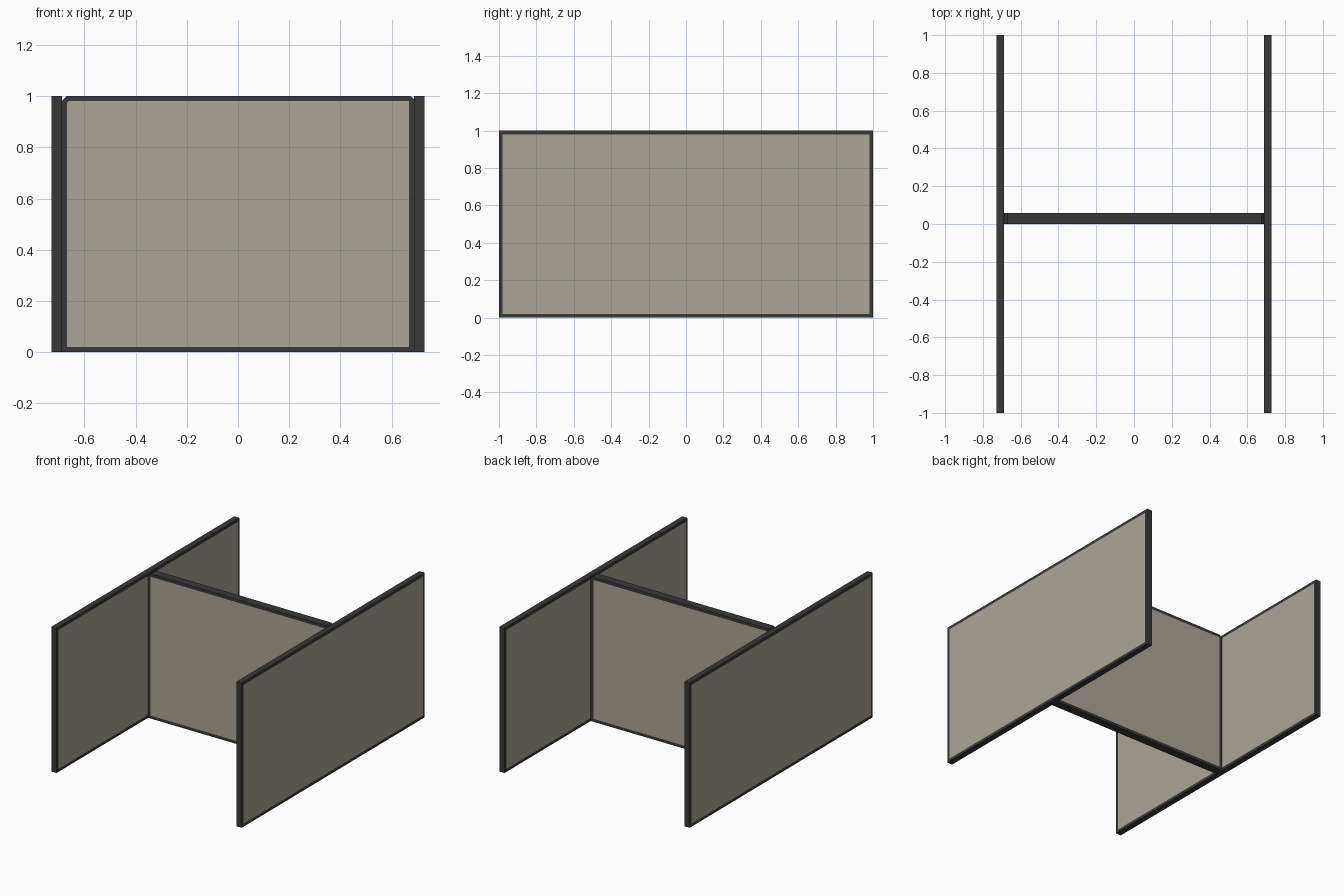
import bpy, bmesh
from mathutils import Vector

if "Cube" in bpy.data.objects:
    bpy.data.objects.remove(bpy.data.objects["Cube"])


def material(name, rgb):
    m = bpy.data.materials.new(name)
    m.diffuse_color = (*rgb, 1)
    m.use_nodes = True
    m.node_tree.nodes["Principled BSDF"].inputs["Base Color"].default_value = m.diffuse_color
    return m


dark = material("dark_edging", (0.04, 0.04, 0.042))
taupe = material("taupe_panel", (0.41, 0.38, 0.32))


def framed_panel(name, outline, depth, border=0.02):
    """Extrude a flat outline and inset a coloured field on both broad faces."""
    bm = bmesh.new()
    face = bm.faces.new([bm.verts.new(p) for p in outline])
    ext = bmesh.ops.extrude_face_region(bm, geom=[face], use_keep_orig=True)
    moved = [g for g in ext["geom"] if isinstance(g, bmesh.types.BMVert)]
    bmesh.ops.translate(bm, verts=moved, vec=depth)
    bmesh.ops.recalc_face_normals(bm, faces=bm.faces)
    axis = Vector(depth).normalized()
    broad = [f for f in bm.faces if abs(f.normal.dot(axis)) > 0.99]
    bmesh.ops.inset_individual(bm, faces=broad, thickness=border, use_even_offset=True)
    for f in broad:
        f.material_index = 1
    mesh = bpy.data.meshes.new(name)
    bm.to_mesh(mesh)
    bm.free()
    mesh.materials.append(dark)
    mesh.materials.append(taupe)
    obj = bpy.data.objects.new(name, mesh)
    bpy.context.collection.objects.link(obj)
    return obj


# Two long side panels
for side, s in (("left", -1), ("right", 1)):
    x = s * 0.688
    framed_panel(f"{side}_side_panel",
                 [(x, -1, 0), (x, 1, 0), (x, 1, 1), (x, -1, 1)],
                 (s * 0.04, 0, 0))

# Cross panel between them, with small clipped top corners
w = 0.688
framed_panel("cross_panel",
             [(-w, 0, 0), (w, 0, 0), (w, 0, 0.988), (w - 0.012, 0, 1),
              (-w + 0.018, 0, 1), (-w, 0, 0.982)],
             (0, 0.058, 0))
